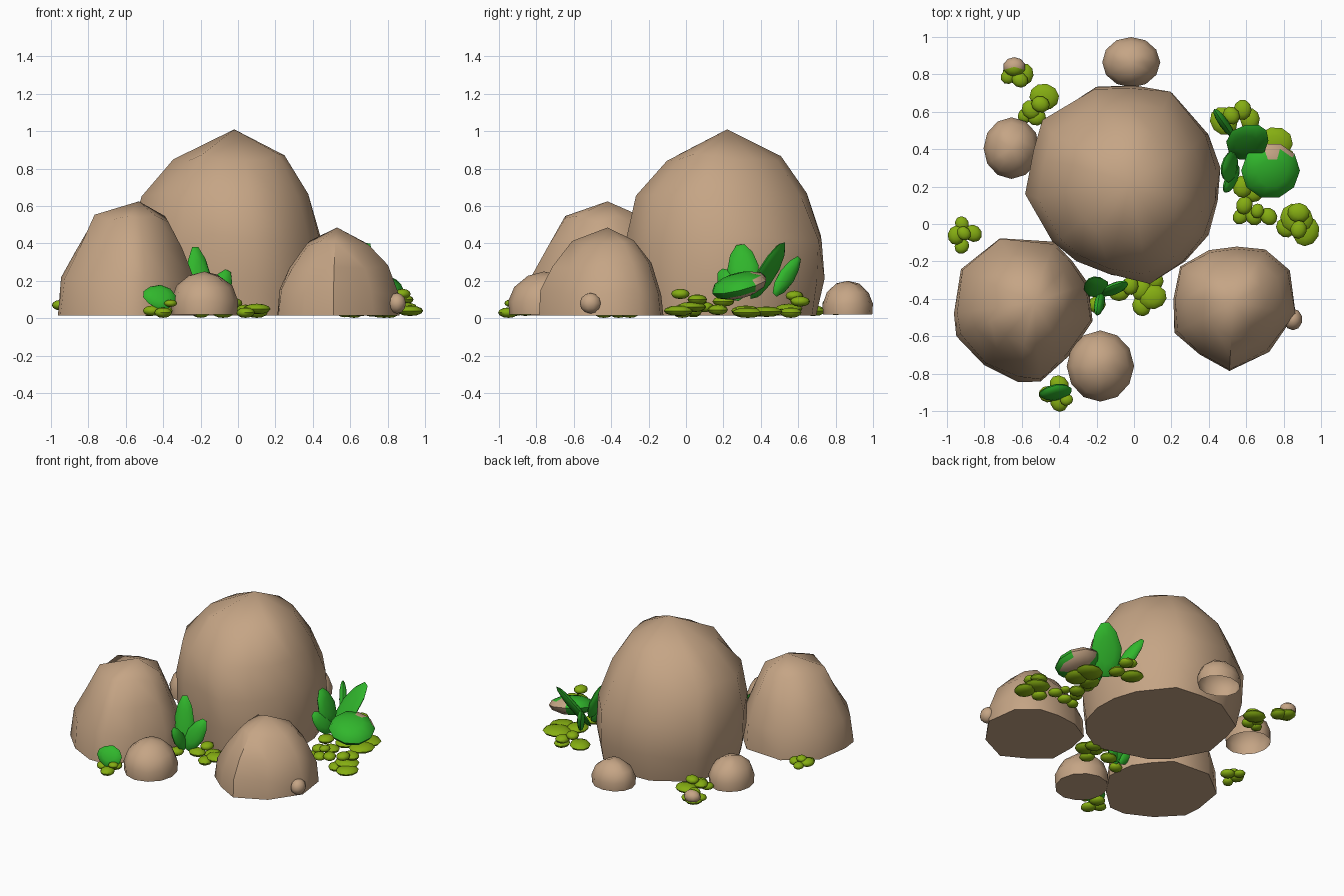
import bpy, bmesh, math, random
from mathutils import Vector, Matrix

if "Cube" in bpy.data.objects:
    bpy.data.objects.remove(bpy.data.objects["Cube"])

random.seed(4)


def material(name, rgb):
    m = bpy.data.materials.new(name)
    m.diffuse_color = (*rgb, 1)
    m.use_nodes = True
    m.node_tree.nodes["Principled BSDF"].inputs["Base Color"].default_value = m.diffuse_color
    return m


STONE = material("tan stone", (0.56, 0.375, 0.235))
GREEN = material("leaf green", (0.03, 0.47, 0.025))
OLIVE = material("olive green", (0.235, 0.42, 0.006))
MATS = [STONE, GREEN, OLIVE]


def finish(name, bm, angle, mats):
    bmesh.ops.recalc_face_normals(bm, faces=bm.faces)
    me = bpy.data.meshes.new(name)
    bm.to_mesh(me)
    bm.free()
    ob = bpy.data.objects.new(name, me)
    bpy.context.collection.objects.link(ob)
    for m in mats:
        me.materials.append(m)
    bpy.ops.object.select_all(action='DESELECT')
    ob.select_set(True)
    bpy.context.view_layer.objects.active = ob
    bpy.ops.object.shade_smooth_by_angle(angle=math.radians(angle))
    return ob


# Rock: outline seen from above, shrunk towards the peak ring by ring (height, scale, lean x, lean y)
def rock(name, outline, peak, rings, jitter=0.02, closed=True):
    bm = bmesh.new()
    px, py, pz = peak
    loops = []
    for i, (z, s, lx, ly) in enumerate(rings):
        loop = []
        for x, y in outline:
            k = s * (1 + random.uniform(-jitter, jitter))
            dz = random.uniform(-jitter, jitter) if i else 0
            loop.append(bm.verts.new((px + lx + (x - px) * k, py + ly + (y - py) * k, z + dz)))
        loops.append(loop)
    top = bm.verts.new(peak)
    n = len(outline)
    for a, b in zip(loops, loops[1:]):
        for i in range(n):
            j = (i + 1) % n
            bm.faces.new((a[i], a[j], b[j], b[i]))
    for i in range(n):
        bm.faces.new((loops[-1][i], loops[-1][(i + 1) % n], top))
    if closed:
        bm.faces.new(loops[0][::-1])
    return finish(name, bm, 52, [STONE])


def dome(name, x, y, rx, ry, h, closed=True):
    ring = [(x + rx * math.cos(t * math.pi / 6), y + ry * math.sin(t * math.pi / 6)) for t in range(12)]
    rings = [(0.02 + h * a, s, 0, 0) for a, s in ((0, .97), (.3, 1), (.65, .83), (.9, .45))]
    rock(name, ring, (x, y, 0.02 + h), rings, 0.006, closed)


rock("main_boulder",
     [(-.20, .73), (.0, .74), (.21, .71), (.40, .48), (.46, .30), (.46, .12), (.40, -.06), (.28, -.21), (.10, -.32),
      (-.12, -.27), (-.30, -.21), (-.43, -.10), (-.57, .16), (-.53, .40), (-.48, .56)],
     (-.02, .22, 1.01),
     [(.015, .93, 0, 0), (.2, .99, 0, 0), (.43, .99, -.015, 0), (.66, .86, -.025, -.03), (.86, .58, -.01, -.01)])
rock("left_boulder",
     [(-.72, -.07), (-.43, -.10), (-.33, -.20), (-.25, -.32), (-.22, -.52), (-.35, -.70), (-.50, -.84),
      (-.62, -.84), (-.80, -.75), (-.95, -.60), (-.97, -.48), (-.93, -.24)],
     (-.53, -.42, .625), [(.015, 1, 0, 0), (.2, .96, 0, 0), (.36, .76, 0, 0), (.535, .54, -.01, 0)])
rock("right_boulder",
     [(.40, -.14), (.55, -.12), (.70, -.14), (.83, -.25), (.87, -.48), (.72, -.68), (.51, -.79), (.35, -.70),
      (.22, -.58), (.21, -.40), (.25, -.23)],
     (.53, -.42, .485), [(.015, 1, 0, 0), (.14, .97, 0, 0), (.28, .79, 0, 0), (.4, .5, 0, 0)])
dome("front_stone", -.18, -.76, .18, .19, .23)
dome("back_stone", -.015, .865, .155, .135, .18, False)
dome("left_stone", -.655, .405, .15, .165, .2, False)


# Blob: flattened ball, lengthwise along `axis`, thin along `normal`
def blob(bm, centre, axis, normal, size, mat, pointed=0.0):
    u = Vector(axis).normalized()
    n = Vector(normal)
    n = (n - u * n.dot(u)).normalized()
    v = n.cross(u)
    verts = bmesh.ops.create_uvsphere(bm, u_segments=10, v_segments=6, radius=1)["verts"]
    rot = Matrix((u, v, n)).transposed()
    for p in verts:
        c = p.co.copy()
        w = 1 - pointed * max(0, c.x)
        p.co = rot @ Vector((c.x * size[0], c.y * size[1] * w, c.z * size[2])) + Vector(centre)
    faces = {f for p in verts for f in p.link_faces}
    for f in faces:
        f.material_index = mat
    return faces


def leaves(name, specs):
    bm = bmesh.new()
    for base, tip, normal, width in specs:
        a, b = Vector(base), Vector(tip)
        blob(bm, (a + b) / 2, b - a, normal, ((b - a).length / 2, width / 2, 0.026), 1, 0.2)
    return finish(name, bm, 50, MATS)


def discs(name, specs):
    bm = bmesh.new()
    for x, y, z, r in specs:
        t = random.uniform(0, 6.28)
        k = 0.5 if z > 0.05 else 0.2 if z > 0.03 else 0.02
        blob(bm, (x, y, z), (math.cos(t), math.sin(t), 0), (k * math.cos(t), k * math.sin(t), 1),
             (r, r * 0.88, min(0.028, r * 0.55)), 2)
    return finish(name, bm, 50, MATS)


# Large green leaves
leaves("right_leaves", [
    ((.53, .36, .10), (.69, .52, .41), (-.4, -.75, .6), .21),
    ((.53, .47, .12), (.43, .61, .33), (.8, .5, 0), .10),
    ((.55, .32, .14), (.47, .29, .40), (1, -.1, .4), .17),
    ((.56, .30, .10), (.48, .18, .26), (.8, -.4, .5), .13)])
leaves("middle_leaves", [
    ((-.18, -.38, .03), (-.23, -.29, .39), (.4, -1, .2), .14),
    ((-.16, -.38, .03), (-.05, -.31, .26), (.3, -1, .4), .13),
    ((-.17, -.37, .03), (-.20, -.48, .22), (1, -.1, .2), .10),
    ((-.18, -.37, .03), (-.30, -.35, .20), (-.3, -1, .8), .10)])
leaves("front_leaf", [((-.33, -.89, .10), (-.51, -.91, .13), (.1, -1, .6), .15)])

# Broad drooping leaf with a stone-coloured underside at the rear
bm = bmesh.new()
for f in blob(bm, (.73, .285, .175), (.8, -.25, -.2), (.4, -.3, .85), (.16, .155, .065), 1):
    c = f.calc_center_median()
    if c.y > .36 and c.x > .72 or c.z < .14 and c.y > .25:
        f.material_index = 0
finish("broad_leaf", bm, 50, MATS)

# Low olive ground plants
discs("right_ground_plant", [
    (.48, .55, .05, .08), (.58, .61, .09, .055), (.52, .58, .12, .05), (.62, .56, .03, .06),
    (.75, .43, .035, .10), (.78, .33, .03, .09), (.66, .32, .04, .08), (.58, .20, .09, .06),
    (.64, .17, .045, .06), (.59, .10, .06, .05), (.57, .04, .03, .045), (.64, .04, .04, .05),
    (.72, .04, .06, .05), (.66, .07, .09, .04)])
discs("far_right_plant", [
    (.87, .03, .06, .09), (.92, -.04, .04, .08), (.81, -.02, .03, .055), (.88, .06, .10, .06), (.88, -.03, .13, .05)])
discs("middle_ground_plant", [
    (.10, -.39, .05, .075), (.04, -.35, .045, .06), (.04, -.44, .03, .055), (-.02, -.33, .08, .05),
    (.10, -.30, .03, .06), (-.08, -.36, .03, .06), (-.20, -.43, .03, .05)])
discs("left_ground_plant", [
    (-.92, .0, .06, .042), (-.95, -.06, .07, .052), (-.86, -.05, .06, .05), (-.92, -.12, .05, .042),
    (-.91, -.05, .09, .04)])
discs("back_left_plant", [
    (-.48, .68, .04, .08), (-.55, .61, .06, .055), (-.50, .64, .09, .05), (-.58, .58, .04, .045),
    (-.52, .57, .05, .05)])
discs("rear_corner_plant", [
    (-.64, .82, .05, .07), (-.59, .80, .045, .06), (-.61, .77, .08, .045), (-.67, .79, .06, .045)])
discs("front_ground_plant", [
    (-.40, -.95, .03, .055), (-.36, -.94, .08, .035), (-.40, -.86, .04, .055), (-.46, -.91, .04, .05)])

# Pebble beside the right boulder
bm = bmesh.new()
blob(bm, (.85, -.51, .08), (1, 0, 0), (0, 0, 1), (.05, .058, .055), 0)
finish("right_pebble", bm, 50, [STONE])

# Rear corner bud: stone at the back, olive in front
bm = bmesh.new()
for f in blob(bm, (-.64, .84, .08), (1, 0, 0), (0, 0, 1), (.06, .052, .045), 2):
    if f.calc_center_median().y > .835:
        f.material_index = 0
finish("rear_corner_bud", bm, 50, MATS)
